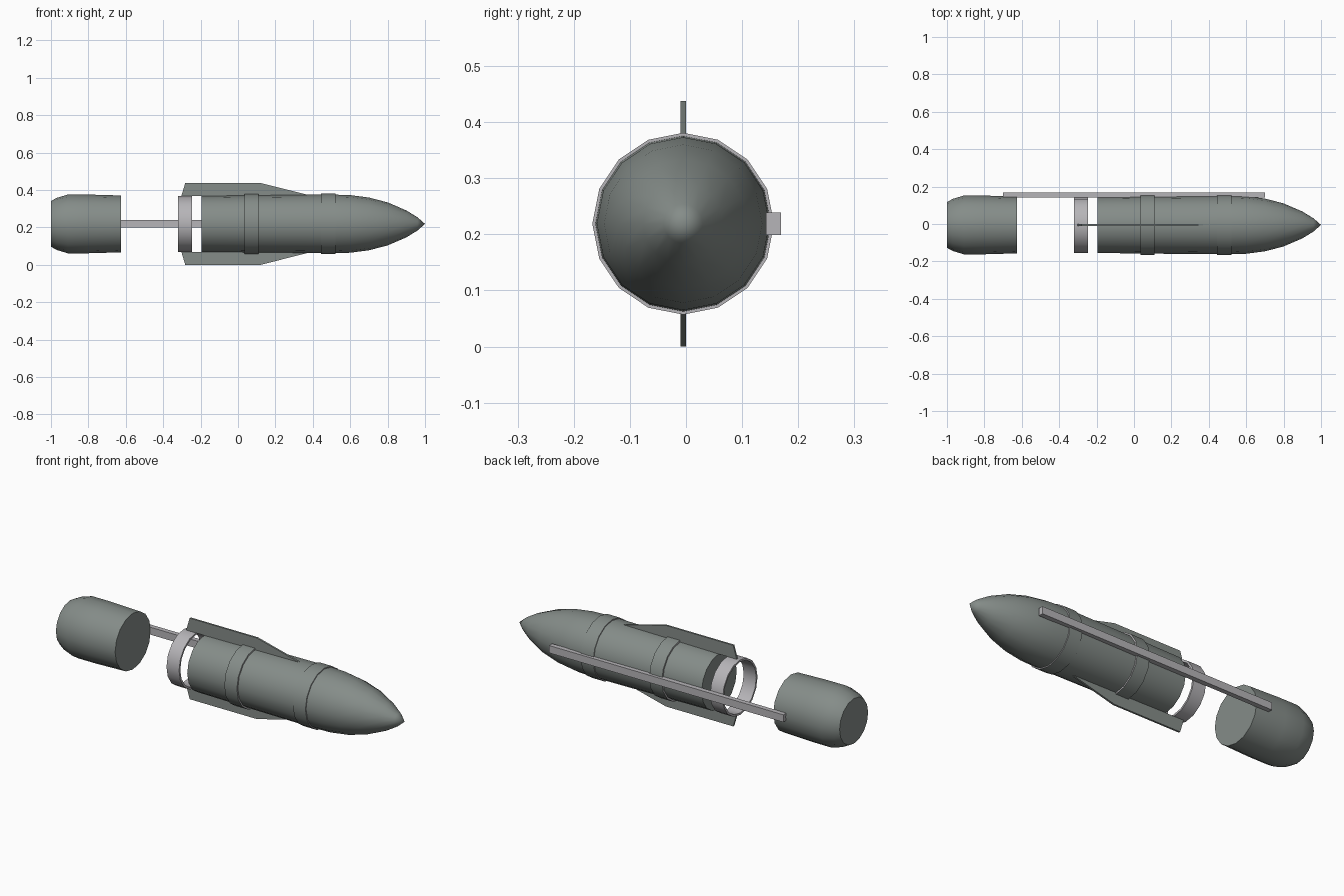
import bpy, bmesh
from math import sin, cos, pi, radians

if "Cube" in bpy.data.objects:
    bpy.data.objects.remove(bpy.data.objects["Cube"])

AXIS_Y, AXIS_Z, SIDES = -0.005, 0.219, 16


def material(name, rgb):
    m = bpy.data.materials.new(name)
    m.use_nodes = True
    m.diffuse_color = (*rgb, 1)
    m.node_tree.nodes["Principled BSDF"].inputs["Base Color"].default_value = (*rgb, 1)
    return m


casing = material("grey green casing", (0.235, 0.265, 0.25))
metal = material("pale metal", (0.47, 0.46, 0.48))


def finish(name, bm, mats, smooth=False):
    bmesh.ops.recalc_face_normals(bm, faces=bm.faces)
    mesh = bpy.data.meshes.new(name)
    bm.to_mesh(mesh)
    bm.free()
    obj = bpy.data.objects.new(name, mesh)
    bpy.context.collection.objects.link(obj)
    for m in mats:
        mesh.materials.append(m)
    if smooth:
        bpy.ops.object.select_all(action="DESELECT")
        obj.select_set(True)
        bpy.context.view_layer.objects.active = obj
        bpy.ops.object.shade_smooth_by_angle(angle=radians(35))
    return obj


def lathe(name, profile, mats, closed=False):
    """Turn (x, radius) points around the long axis; closed makes a tube wall."""
    bm = bmesh.new()
    loops = []
    for x, r in profile:
        n = SIDES if r > 0 else 1
        loops.append([bm.verts.new((x, AXIS_Y + r * sin(2 * pi * i / SIDES),
                                    AXIS_Z + r * cos(2 * pi * i / SIDES)))
                      for i in range(n)])
    pairs = list(zip(loops, loops[1:]))
    if closed:
        pairs.append((loops[-1], loops[0]))
    for a, b in pairs:
        for i in range(SIDES):
            j = (i + 1) % SIDES
            if len(b) == 1:
                bm.faces.new((a[i], a[j], b[0]))
            else:
                bm.faces.new((a[i], a[j], b[j], b[i]))
    if not closed:
        for loop in (loops[0], loops[-1]):
            if len(loop) > 1:
                bm.faces.new(loop)
    bm.normal_update()
    if len(mats) > 1:
        # end faces take the second colour
        for f in bm.faces:
            f.material_index = int(abs(f.normal.x) > 0.9)
    return finish(name, bm, mats, smooth=True)


def tube(name, x0, x1, inner, outer, mats):
    return lathe(name, [(x0, inner), (x0, outer), (x1, outer), (x1, inner)], mats, True)


# Main body with pointed nose
lathe("body", [(-0.195, 0.15), (0.15, 0.154), (0.5, 0.157), (0.6, 0.154), (0.7, 0.141),
               (0.8, 0.115), (0.9, 0.072), (0.96, 0.035), (1.0, 0)], [casing])

# Separate tail section
lathe("tail_section", [(-1.0, 0.122), (-0.97, 0.139), (-0.91, 0.157),
                       (-0.8, 0.157), (-0.625, 0.152)], [casing])

# Open ring between body and tail
tube("rear_ring", -0.32, -0.245, 0.138, 0.149, [metal])

# Raised bands around the body
for name, x in (("rear_band", 0.035), ("front_band", 0.445)):
    tube(name, x, x + 0.075, 0.148, 0.162, [casing, metal])

# Upper and lower fins
for name, side in (("upper_fin", 1), ("lower_fin", -1)):
    bm = bmesh.new()
    outline = [(-0.303, 0.149), (-0.282, 0.219), (0.12, 0.219), (0.37, 0.156), (0.37, 0.149)]
    face = bm.faces.new([bm.verts.new((x, AXIS_Y - 0.005, AXIS_Z + side * h))
                         for x, h in outline])
    moved = bmesh.ops.extrude_face_region(bm, geom=[face])["geom"]
    bmesh.ops.translate(bm, vec=(0, 0.01, 0),
                        verts=[v for v in moved if isinstance(v, bmesh.types.BMVert)])
    finish(name, bm, [casing])

# Long rod along the back, joining all sections
bm = bmesh.new()
bmesh.ops.create_cube(bm, size=1)
bmesh.ops.scale(bm, vec=(1.4, 0.026, 0.04), verts=bm.verts)
bmesh.ops.translate(bm, vec=(0, 0.156, AXIS_Z), verts=bm.verts)
finish("connecting_rod", bm, [metal])
